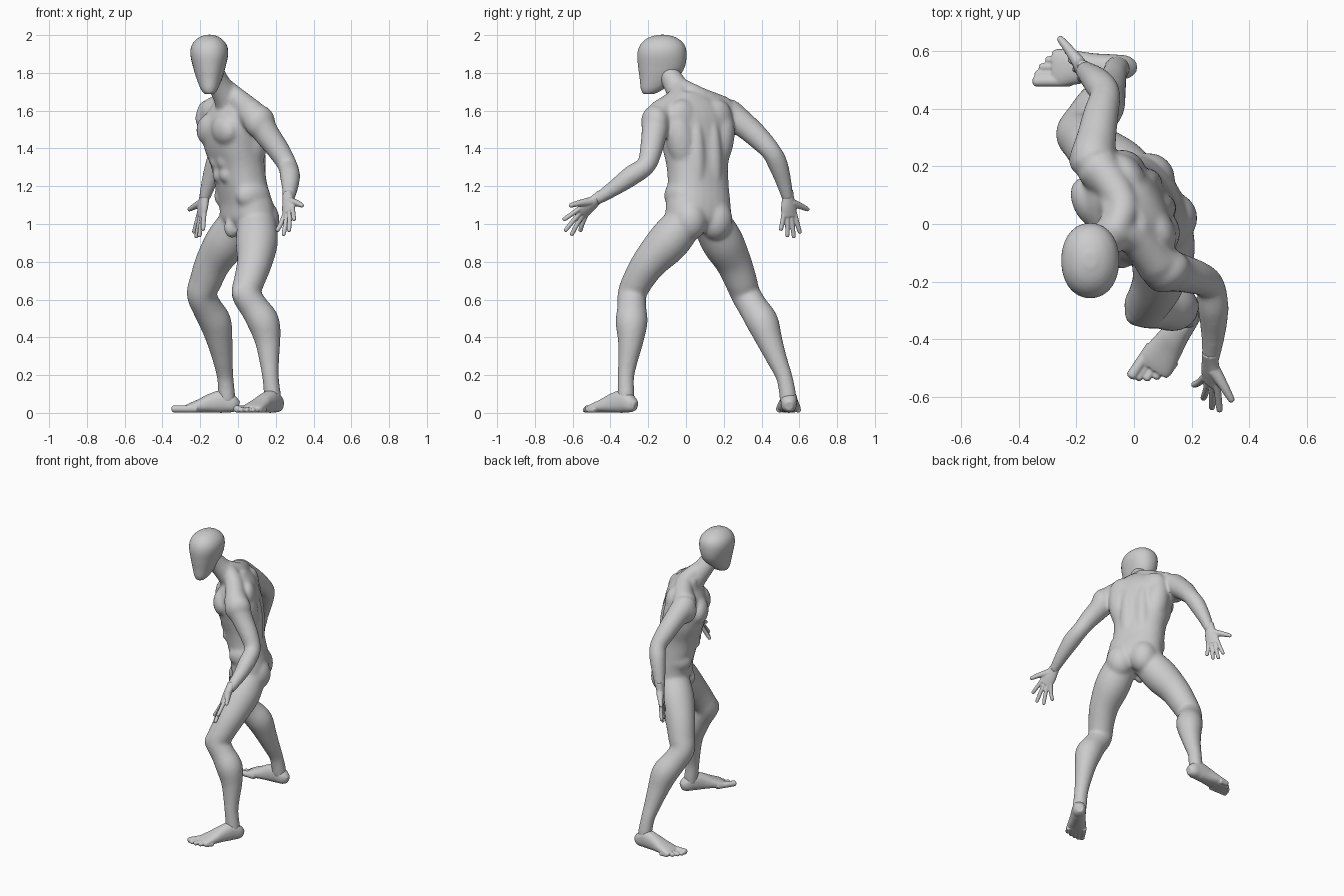
import bpy, bmesh, math
from mathutils import Vector as V, Matrix

F = V((-0.87, -0.5, 0)).normalized()     # chest direction
S = V((0.5, -0.87, 0)).normalized()      # towards the figure's left
Z = V((0, 0, 1))


def spline(rows, n=4):
    """Catmull-Rom through rows of numbers."""
    rows = [list(r) for r in rows]
    p = [rows[0]] + rows + [rows[-1]]
    out = []
    for i in range(1, len(p) - 2):
        for k in range(n):
            t = k / n
            out.append([0.5 * (2 * b + (c - a) * t + (2 * a - 5 * b + 4 * c - d) * t * t
                        + (3 * b - a - 3 * c + d) * t ** 3)
                        for a, b, c, d in zip(p[i - 1], p[i], p[i + 1], p[i + 2])])
    return out + [rows[-1]]


def tube(bm, rows, side=S, flat=False, power=2.0, sides=28):
    """Loft of (x, y, z, half width, half depth) sections; flat keeps rings level."""
    rows = spline([r if len(r) == 5 else (*r, r[3]) for r in rows])
    rings = []
    for i, r in enumerate(rows):
        t = V(rows[min(i + 1, len(rows) - 1)][:3]) - V(rows[max(i - 1, 0)][:3])
        t = Z if flat else t.normalized()
        u = (side - t * side.dot(t)).normalized()
        w = t.cross(u)
        ring = []
        for k in range(sides):
            a = 2 * math.pi * k / sides
            c, s = math.cos(a), math.sin(a)
            c = math.copysign(abs(c) ** (2 / power), c)
            s = math.copysign(abs(s) ** (2 / power), s)
            ring.append(bm.verts.new(V(r[:3]) + u * c * r[3] + w * s * r[4]))
        rings.append(ring)
    for a, b in zip(rings, rings[1:]):
        for k in range(sides):
            j = (k + 1) % sides
            bm.faces.new((a[k], a[j], b[j], b[k]))
    bm.faces.new(rings[0][::-1])
    bm.faces.new(rings[-1])


def ball(bm, c, rs, rf, rz, tilt=0):
    """Ellipsoid muscle with radii along side, front and up."""
    m = Matrix((S, F, Z)).transposed().to_4x4()
    m = Matrix.Translation(c) @ m @ Matrix.Rotation(tilt, 4, 'Y') @ Matrix.Diagonal((rs, rf, rz, 1))
    bmesh.ops.create_uvsphere(bm, u_segments=24, v_segments=16, radius=1, matrix=m)


def at(x, y, z, s=0, f=0):
    return V((x, y, z)) + S * s + F * f


def finish(bm, name, voxel, smooth):
    bmesh.ops.recalc_face_normals(bm, faces=bm.faces[:])
    me = bpy.data.meshes.new(name)
    bm.to_mesh(me)
    bm.free()
    ob = bpy.data.objects.new(name, me)
    bpy.context.collection.objects.link(ob)
    r = ob.modifiers.new("fuse", 'REMESH')
    r.mode, r.voxel_size, r.use_smooth_shade = 'VOXEL', voxel, True
    s = ob.modifiers.new("soften", 'SMOOTH')
    s.factor, s.iterations = 0.5, smooth
    return ob


# Trunk and neck
body = bmesh.new()
tube(body, [(.05, .065, .96, .11, .07), (.05, .065, 1.02, .178, .118), (.045, .065, 1.1, .18, .12),
            (.018, .065, 1.2, .168, .12), (0, .06, 1.3, .168, .124), (-.022, .055, 1.4, .185, .137),
            (-.03, .045, 1.5, .195, .14), (-.022, .04, 1.58, .19, .122), (-.015, .035, 1.64, .145, .092),
            (-.035, .015, 1.7, .08, .065)], flat=True, power=2.3)
tube(body, [(-.025, .01, 1.6, .08), (-.065, -.025, 1.68, .07), (-.105, -.065, 1.75, .061), (-.13, -.105, 1.81, .055)])
# Trapezius slopes and collar
tube(body, [(-.07, -.03, 1.73, .045), (-.04, .07, 1.67, .057), (-.12, .2, 1.61, .065)])
tube(body, [(-.07, -.03, 1.73, .045), (.0, -.05, 1.66, .057), (.08, -.14, 1.59, .065)])
# Paired muscles of chest, belly, back and seat
for k in (-1, 1):
    ball(body, at(-.035, .045, 1.5, k * .078, .085), .1, .063, .085, k * .25)
    for i, z in enumerate((1.4, 1.33, 1.26)):
        ball(body, at(-.022 + i * .012, .055, z, k * .037, .1), .042, .03, .042)
    ball(body, at(-.02, .05, 1.44, k * .115, -.05), .08, .078, .17, k * .2)
    ball(body, at(.005, .06, 1.3, k * .05, -.08), .05, .048, .25)
    ball(body, at(-.02, .045, 1.56, k * .1, -.06), .09, .055, .1, k * .3)
    ball(body, at(.035, .065, 1.15, k * .115, .015), .063, .1, .08)
    ball(body, at(.05, .065, 1.02, k * .078, -.05), .09, .088, .108)
ball(body, at(.05, .065, .98, 0, .095), .035, .045, .055)

# Arms
tube(body, [(.05, -.1, 1.6, .065), (.095, -.15, 1.56, .077), (.16, -.17, 1.465, .067), (.215, -.185, 1.39, .06),
            (.262, -.212, 1.31, .052), (.275, -.29, 1.255, .054), (.275, -.38, 1.19, .043), (.265, -.48, 1.125, .03)])
tube(body, [(-.08, .15, 1.6, .07), (-.14, .215, 1.59, .079), (-.13, .3, 1.53, .069), (-.115, .38, 1.46, .062),
            (-.1, .45, 1.385, .053), (-.12, .485, 1.32, .053), (-.15, .515, 1.23, .043), (-.18, .54, 1.13, .03)])
# Shoulder caps
ball(body, V((.115, -.165, 1.54)), .07, .085, .09)
ball(body, V((-.145, .235, 1.56)), .07, .085, .09)

# Legs
tube(body, [(.1, 0, 1.02, .1), (.1, -.09, .91, .112), (.088, -.19, .8, .094), (.06, -.255, .7, .082),
            (.043, -.285, .63, .077), (.085, -.287, .56, .077), (.135, -.288, .48, .085), (.157, -.293, .38, .068),
            (.165, -.307, .28, .053), (.172, -.318, .19, .044), (.182, -.318, .1, .045), (.185, -.32, .05, .043)])
tube(body, [(.01, .13, 1.02, .1), (-.06, .19, .91, .112), (-.13, .25, .8, .096), (-.17, .29, .7, .086),
            (-.193, .315, .63, .079), (-.165, .355, .56, .079), (-.12, .405, .48, .085), (-.097, .443, .38, .069),
            (-.08, .483, .28, .054), (-.068, .52, .19, .044), (-.06, .538, .1, .045), (-.058, .54, .05, .043)])
# Kneecaps
ball(body, V((.012, -.312, .635)), .043, .045, .06)
ball(body, V((-.225, .325, .63)), .043, .045, .06)
finish(body, "body", .008, 22)

# Head
head = bmesh.new()
tube(head, [(-.152, -.198, 1.688, .026, .03), (-.152, -.178, 1.715, .046, .062), (-.152, -.146, 1.77, .068, .1),
            (-.152, -.13, 1.83, .086, .124), (-.152, -.127, 1.9, .101, .131), (-.152, -.125, 1.95, .092, .117),
            (-.152, -.125, 1.985, .06, .078), (-.152, -.125, 2.002, .02, .025)], side=V((1, 0, 0)), flat=True, power=2.15)
finish(head, "head", .008, 6)


def hand(name, wrist, knuckle, thumb, tips):
    """tips run from index to little finger."""
    bm = bmesh.new()
    w, k, th = V(wrist), V(knuckle), V(thumb)
    tips = [V(t) for t in tips]
    d = (k - w).normalized()
    ax = tips[0] - tips[3]
    ax = (ax - d * ax.dot(d)).normalized()
    tube(bm, [(*(w - d * .04), .03, .028), (*w, .033, .026), (*w.lerp(k, .5), .043, .023), (*k, .044, .016)], ax)
    for i, t in enumerate(tips):
        b = k + ax * (.032 - .0213 * i)
        tube(bm, [(*(b - d * .015), .013), (*b.lerp(t, .5), .0125), (*b.lerp(t, .92), .011), (*t, .005)], ax, sides=12)
    b = w.lerp(k, .3) + ax * .018
    tube(bm, [(*b, .024), (*(b.lerp(th, .5) + ax * .004), .017), (*b.lerp(th, .92), .012), (*th, .006)], d, sides=12)
    finish(bm, name, .004, 3)


# Hands
hand("left_hand", (.265, -.475, 1.13), (.268, -.555, 1.057), (.343, -.618, 1.097),
     [(.298, -.652, 1.02), (.27, -.643, .96), (.24, -.608, .938), (.205, -.56, .96)])
hand("right_hand", (-.178, .54, 1.14), (-.195, .547, 1.04), (-.262, .65, 1.075),
     [(-.235, .605, .95), (-.222, .572, .925), (-.205, .537, .93), (-.185, .5, .965)])


def foot(name, heel, d, big):
    """big is +1 when the great toe lies to the left of direction d."""
    bm = bmesh.new()
    h, d = V(heel), V(d).normalized()
    l = Z.cross(d) * big
    prof = [(-.012, .036, .02, .024), (.015, .044, .039, .043), (.07, .06, .045, .06), (.13, .052, .049, .052),
            (.19, .038, .058, .037), (.25, .025, .065, .024), (.275, .02, .06, .016)]
    tube(bm, [(*(h + d * t + Z * z), w, q) for t, z, w, q in prof], l, power=2.3)
    for i in range(5):
        r = .02 if i == 0 else .0145
        b = h + l * (.046 - .0245 * i) + Z * (r + .001)
        e = .345 - .003 * i - .004 * i * i
        tube(bm, [(*(b + d * .21), r), (*(b + d * (e - .025)), r * .95), (*(b + d * (e - .008)), r * .9),
                  (*(b + d * e), r * .4)], l, sides=14)
    finish(bm, name, .0045, 4)


# Feet
foot("left_foot", (.217, -.275, 0), (-.56, -.83, 0), -1)
foot("right_foot", (-.008, .545, 0), (-1, -.01, 0), 1)
